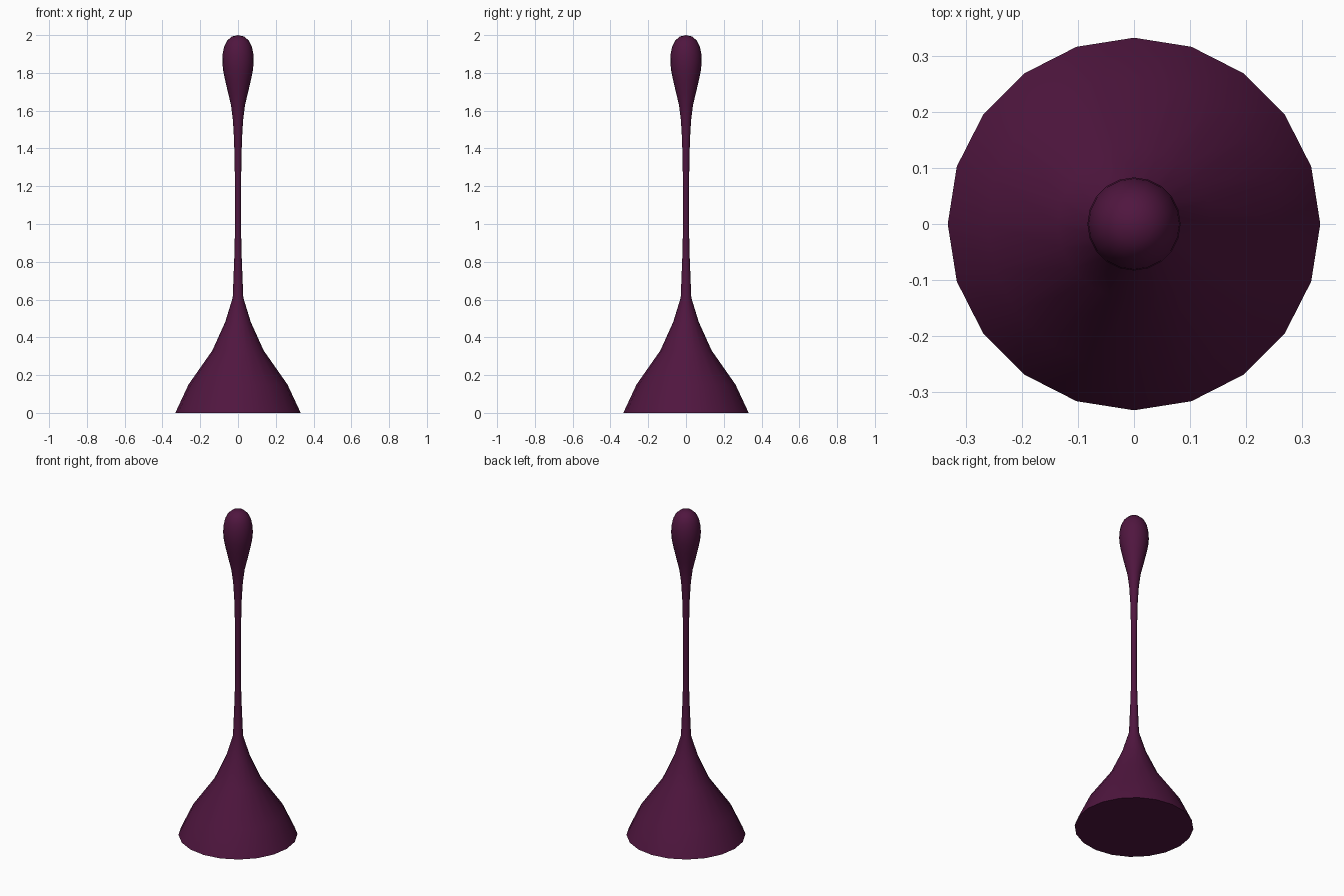
import bpy, bmesh, math

if "Cube" in bpy.data.objects:
    bpy.data.objects.remove(bpy.data.objects["Cube"])

SIDES = 20

# Half profile (radius, height): flared foot, thin stem, teardrop tip
PROFILE = [
    (0.332, 0.0), (0.262, 0.15), (0.136, 0.33), (0.068, 0.48), (0.028, 0.61),
    (0.019, 0.84), (0.0155, 1.0), (0.0155, 1.17), (0.018, 1.33), (0.021, 1.45),
    (0.027, 1.55), (0.037, 1.63), (0.054, 1.70), (0.069, 1.765), (0.079, 1.815),
    (0.083, 1.86), (0.081, 1.90), (0.073, 1.94), (0.058, 1.97), (0.034, 1.992),
]


def lathe(name, profile, tip_z):
    bm = bmesh.new()
    rings = []
    for r, z in profile:
        rings.append([bm.verts.new((r * math.cos(2 * math.pi * i / SIDES),
                                    r * math.sin(2 * math.pi * i / SIDES), z))
                      for i in range(SIDES)])
    tip = bm.verts.new((0, 0, tip_z))
    for i in range(SIDES):
        j = (i + 1) % SIDES
        for low, high in zip(rings, rings[1:]):
            bm.faces.new((low[i], low[j], high[j], high[i]))
        bm.faces.new((rings[-1][i], rings[-1][j], tip))
    bm.faces.new(rings[0][::-1])  # flat underside
    mesh = bpy.data.meshes.new(name)
    bm.to_mesh(mesh)
    bm.free()
    obj = bpy.data.objects.new(name, mesh)
    bpy.context.collection.objects.link(obj)
    return obj


# One-piece body, smooth with a sharp rim at the underside
body = lathe("flared_teardrop_body", PROFILE, 2.0)
bpy.context.view_layer.objects.active = body
body.select_set(True)
bpy.ops.object.shade_smooth_by_angle(angle=math.radians(40))

# Dark plum colour
plum = bpy.data.materials.new("dark_plum")
plum.diffuse_color = (0.08, 0.008, 0.05, 1)
plum.use_nodes = True
plum.node_tree.nodes["Principled BSDF"].inputs["Base Color"].default_value = plum.diffuse_color
body.data.materials.append(plum)
